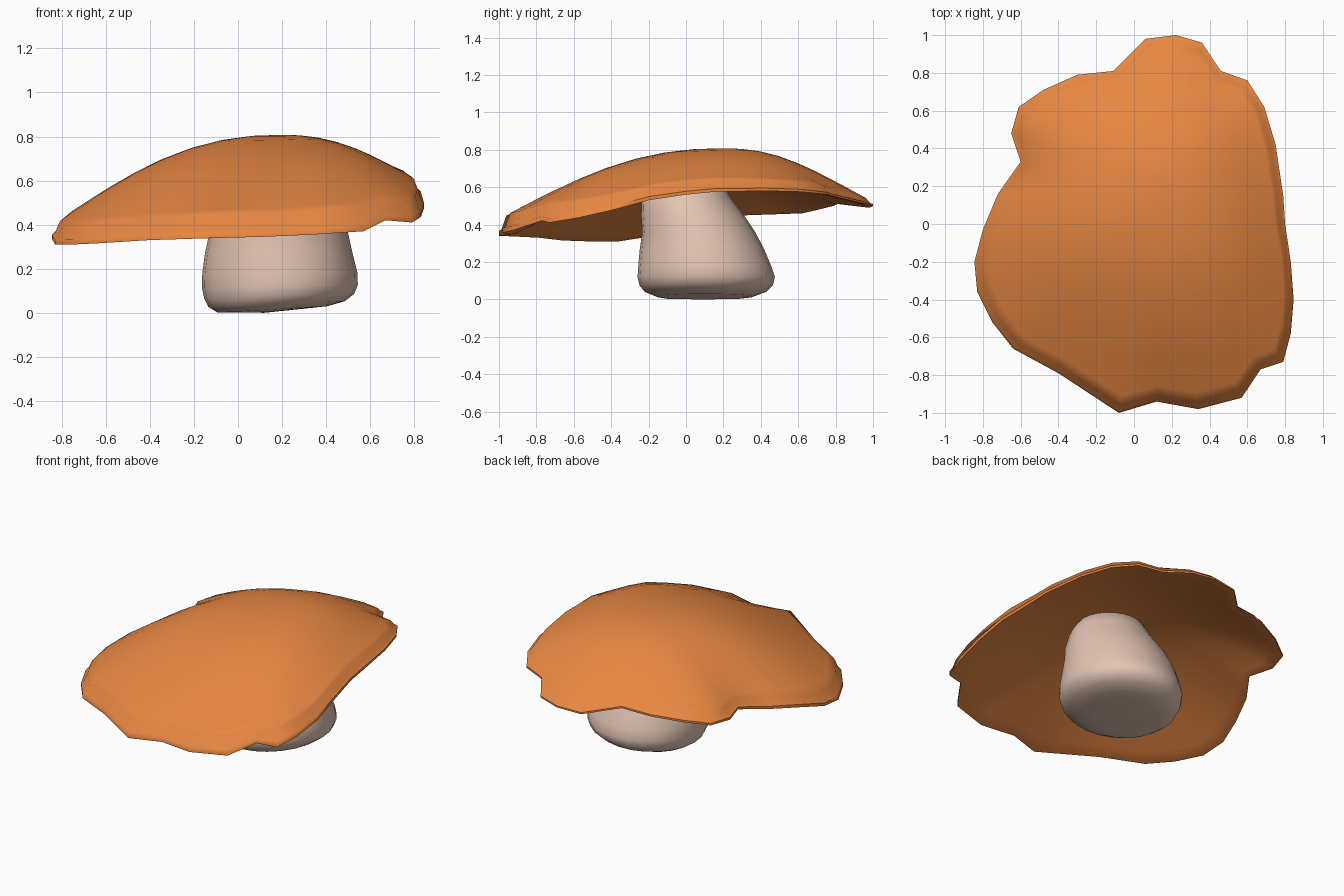
import bpy, bmesh, math
from mathutils import Vector

if "Cube" in bpy.data.objects:
    bpy.data.objects.remove(bpy.data.objects["Cube"])


def material(name, rgb):
    m = bpy.data.materials.new(name)
    m.diffuse_color = (*rgb, 1)
    m.use_nodes = True
    m.node_tree.nodes["Principled BSDF"].inputs["Base Color"].default_value = m.diffuse_color
    return m


def loft(name, start, rings, end, mat, angle):
    """Skin closed rings, with a pole point at either end."""
    bm = bmesh.new()
    loops = [[bm.verts.new(p) for p in ring] for ring in rings]
    n = len(loops[0])
    for a, b in zip(loops, loops[1:]):
        for i in range(n):
            j = (i + 1) % n
            bm.faces.new((a[i], a[j], b[j], b[i]))
    for pole, loop in ((start, loops[0]), (end, loops[-1])):
        v = bm.verts.new(pole)
        for i in range(n):
            bm.faces.new((v, loop[i], loop[(i + 1) % n]))
    bmesh.ops.recalc_face_normals(bm, faces=bm.faces)
    mesh = bpy.data.meshes.new(name)
    bm.to_mesh(mesh)
    bm.free()
    mesh.materials.append(mat)
    ob = bpy.data.objects.new(name, mesh)
    bpy.context.collection.objects.link(ob)
    bpy.ops.object.select_all(action='DESELECT')
    ob.select_set(True)
    bpy.context.view_layer.objects.active = ob
    bpy.ops.object.shade_smooth_by_angle(angle=math.radians(angle))
    return ob


orange = material("cap orange", (0.81, 0.245, 0.055))
cream = material("stem cream", (0.77, 0.56, 0.46))

# Wavy lower edge of the cap
rim = [Vector(p) for p in (
    (.22, 1.0, .50), (.36, .96, .51), (.46, .81, .545), (.60, .76, .56),
    (.69, .62, .575), (.75, .42, .58), (.79, .15, .575), (.80, 0, .56),
    (.83, -.20, .53), (.845, -.40, .475), (.83, -.58, .435), (.79, -.73, .41),
    (.67, -.77, .42), (.57, -.92, .37), (.34, -.98, .355), (.12, -.94, .345),
    (-.08, -1.0, .34), (-.40, -.79, .33), (-.64, -.66, .315),
    (-.75, -.52, .31), (-.83, -.36, .31), (-.845, -.20, .335),
    (-.80, -.03, .38), (-.72, .16, .42), (-.60, .33, .45), (-.65, .48, .455),
    (-.61, .62, .46), (-.48, .71, .48), (-.30, .79, .50), (-.11, .81, .51),
    (.06, .98, .49))]
apex = Vector((.2, .2, .808))
hollow = Vector((.2, .15, .675))


def inset(ring, dist, rise):
    """Move a ring toward the axis; the edge is thicker at the front."""
    out = []
    for p in ring:
        d = Vector((apex.x - p.x, apex.y - p.y, 0)).normalized() * dist
        d.z = rise * (1 - .43 * p.y)
        out.append(p + d)
    return out


def smooth(ring, times):
    for _ in range(times):
        ring = [(ring[i - 1] + 2 * ring[i] + ring[(i + 1) % len(ring)]) / 4
                for i in range(len(ring))]
    return ring


def dome(ring, pole, power, steps):
    """Rings from pole to edge, with the edge's notches fading inward."""
    soft = smooth(ring, 8)
    rings = []
    for t in steps:
        row = []
        for p, s in zip(ring, soft):
            q = s.lerp(p, t ** 4)
            r = pole.lerp(q, t)
            r.z = pole.z + (q.z - pole.z) * t ** power
            row.append(r)
        rings.append(row)
    return rings


steps = (.15, .3, .45, .6, .72, .83, .91, .97, 1)
top = dome(inset(rim, .04, .075), apex, 2.25, steps)
lip = [inset(rim, .014, .024), inset(rim, 0, .018), rim]
under = dome(inset(rim, .04, .008), hollow, 2.0, steps)[::-1]
loft("mushroom_cap", apex, top + lip + under, hollow, orange, 65)

# Bulbous leaning stem: height, centre x, centre y, half width, half depth
sections = ((.004, .13, .09, .18, .19), (.015, .155, .10, .25, .26),
            (.04, .175, .105, .31, .325), (.075, .187, .108, .34, .357),
            (.12, .19, .108, .354, .367),
            (.18, .19, .10, .352, .355), (.27, .185, .085, .335, .332),
            (.36, .185, .068, .315, .302), (.45, .185, .035, .29, .275),
            (.55, .18, 0, .25, .235), (.62, .18, 0, .21, .20))
rings = []
for z, cx, cy, rx, ry in sections:
    ring = []
    for i in range(24):
        a = math.tau * i / 24
        tilt = .016 * math.cos(a) * max(0, 1 - z / .2)
        ring.append((cx + rx * math.cos(a), cy + ry * math.sin(a),
                     max(.002, z + tilt)))
    rings.append(ring)
loft("mushroom_stem", (.12, .09, 0), rings, (.18, 0, .67), cream, 80)
